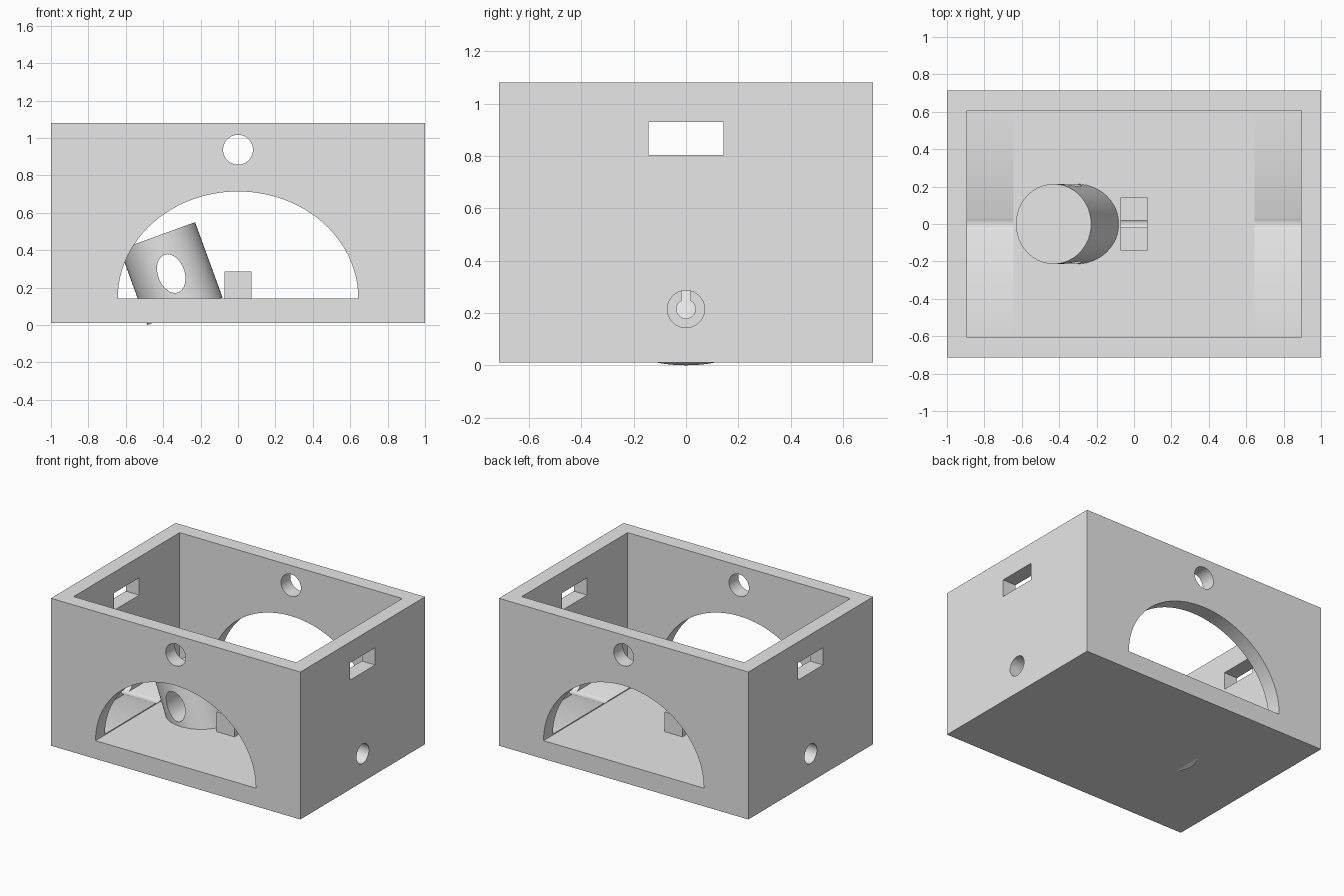
import bpy
import bmesh
from math import radians
from mathutils import Matrix

if "Cube" in bpy.data.objects:
    bpy.data.objects.remove(bpy.data.objects["Cube"], do_unlink=True)

# One plain grey for everything
grey = bpy.data.materials.new("plain grey")
grey.use_nodes = True
COLOUR = (0.8, 0.8, 0.8, 1)
grey.diffuse_color = COLOUR
for node in grey.node_tree.nodes:
    if node.type == "BSDF_PRINCIPLED":
        node.inputs["Base Color"].default_value = COLOUR

FLOOR = 0.143
LEDGE = 0.15
TILT = Matrix.Rotation(radians(-20), 4, "Y")
ALONG_X = Matrix.Rotation(radians(90), 4, "Y")
ALONG_Y = Matrix.Rotation(radians(90), 4, "X")


def finish(name, bm):
    mesh = bpy.data.meshes.new(name)
    bmesh.ops.recalc_face_normals(bm, faces=bm.faces)
    bm.to_mesh(mesh)
    bm.free()
    mesh.materials.append(grey)
    obj = bpy.data.objects.new(name, mesh)
    bpy.context.collection.objects.link(obj)
    return obj


def box(name, low, high):
    bm = bmesh.new()
    size = [b - a for a, b in zip(low, high)]
    centre = [(a + b) / 2 for a, b in zip(low, high)]
    place = Matrix.Translation(centre) @ Matrix.Diagonal((*size, 1))
    bmesh.ops.create_cube(bm, size=1, matrix=place)
    return finish(name, bm)


def cylinder(name, centre, turn, radius, length, stretch=(1, 1, 1), sides=48):
    bm = bmesh.new()
    place = Matrix.Translation(centre) @ turn @ Matrix.Diagonal((*stretch, 1))
    bmesh.ops.create_cone(bm, cap_ends=True, segments=sides, radius1=radius,
                          radius2=radius, depth=length, matrix=place)
    return finish(name, bm)


def cut(target, *cutters):
    """Subtract each cutter and remove it."""
    for cutter in cutters:
        cutter.hide_render = True
        mod = target.modifiers.new("cut", "BOOLEAN")
        mod.operation = "DIFFERENCE"
        mod.solver = "EXACT"
        mod.object = cutter
        bpy.context.view_layer.update()
        graph = bpy.context.evaluated_depsgraph_get()
        mesh = bpy.data.meshes.new_from_object(target.evaluated_get(graph))
        target.modifiers.clear()
        target.data = mesh
        bpy.data.objects.remove(cutter, do_unlink=True)


def arch_cutter():
    # Half ellipse standing on the floor, run through both long walls
    bm = bmesh.new()
    bmesh.ops.create_circle(bm, cap_ends=True, segments=96, radius=1,
                            matrix=Matrix.Translation((0, 0.8, FLOOR)) @ ALONG_Y
                            @ Matrix.Diagonal((0.643, 0.571, 1, 1)))
    bmesh.ops.bisect_plane(bm, geom=bm.verts[:] + bm.edges[:] + bm.faces[:], dist=1e-5,
                           plane_co=(0, 0, FLOOR), plane_no=(0, 0, -1), clear_outer=True)
    out = bmesh.ops.extrude_face_region(bm, geom=bm.faces[:])
    verts = [v for v in out["geom"] if isinstance(v, bmesh.types.BMVert)]
    bmesh.ops.translate(bm, verts=verts, vec=(0, -1.6, 0))
    return finish("arch_cutter", bm)


# Open box: cavity with low ledges at both ends, arches, windows and round holes
shell = box("open_box", (-1, -0.714, 0.011), (1, 0.714, 1.08))
cut(shell,
    box("cavity", (-0.893, -0.607, LEDGE), (0.893, 0.607, 1.3)),
    box("floor_recess", (-0.643, -0.607, FLOOR), (0.643, 0.607, 0.3)),
    arch_cutter(),
    cylinder("wall_hole", (0, 0, 0.937), ALONG_Y, 0.08, 2),
    box("end_window", (-1.2, -0.143, 0.804), (1.2, 0.143, 0.929)),
    *[cylinder("end_hole", (side * 0.9, 0, 0.215), ALONG_X, 0.071, 0.6)
      for side in (-1, 1)])

# Leaning drum with an oval hole through it
CENTRE = (-0.357, 0, 0.275)
drum = cylinder("leaning_drum", CENTRE, TILT, 0.214, 0.429)
cut(drum, cylinder("oval_hole", CENTRE, TILT @ ALONG_Y, 1, 1, (0.071, 0.107, 1)))

# Small block with a keyhole channel open at the top
block = box("keyhole_block", (-0.071, -0.143, 0.13), (0.071, 0.143, 0.286))
cut(block,
    cylinder("channel", (0, 0, 0.215), ALONG_X, 0.036, 0.4),
    box("slot", (-0.2, -0.018, 0.215), (0.2, 0.018, 0.4)))

# Smooth the round surfaces, keep the edges sharp
for obj in (shell, drum, block):
    bpy.ops.object.select_all(action="DESELECT")
    obj.select_set(True)
    bpy.context.view_layer.objects.active = obj
    bpy.ops.object.shade_smooth_by_angle(angle=radians(30))
